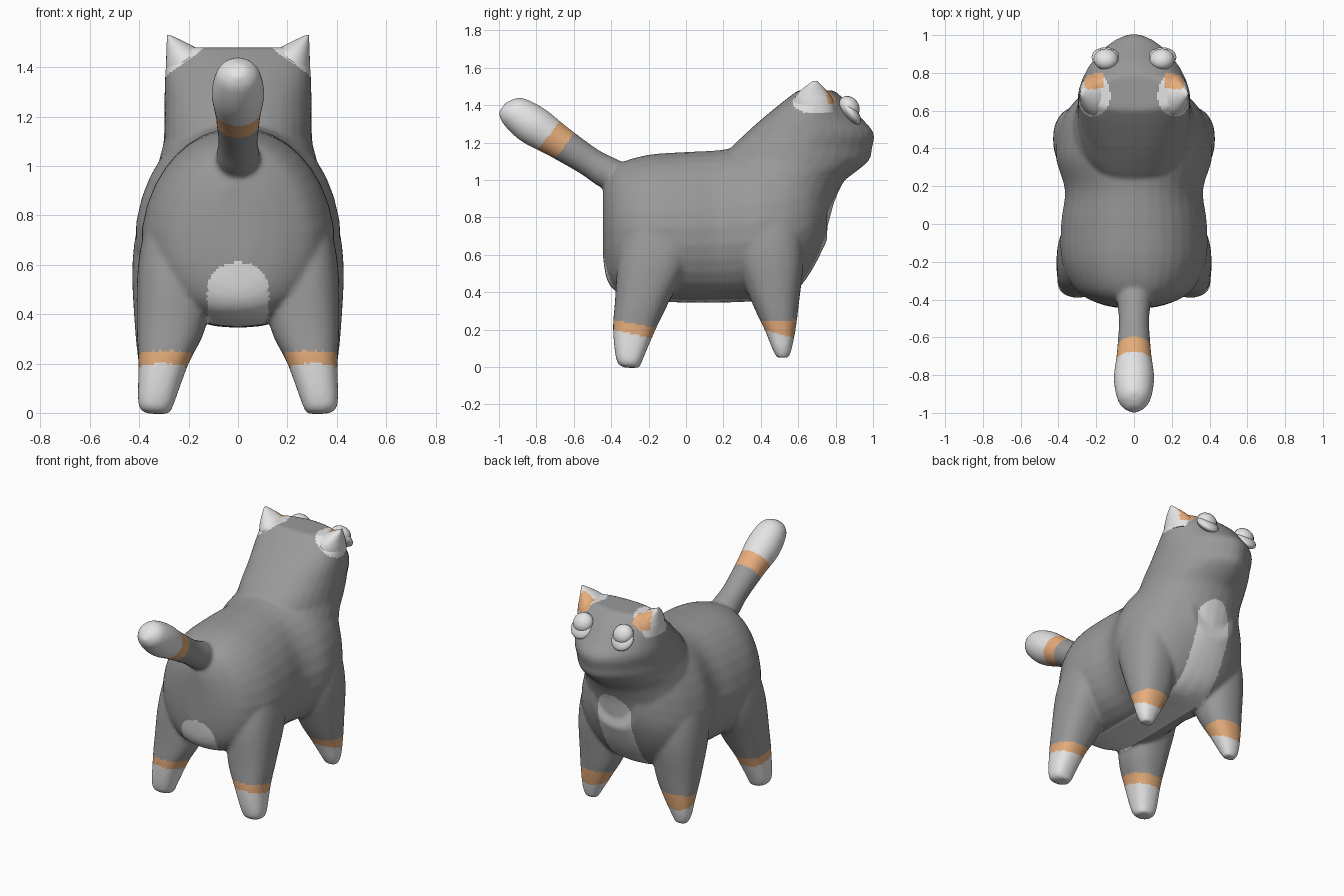
import bpy, bmesh, math
from mathutils import Vector

if "Cube" in bpy.data.objects:
    bpy.data.objects.remove(bpy.data.objects["Cube"])

def material(name, rgb):
    m = bpy.data.materials.new(name)
    m.diffuse_color = (*rgb, 1)
    m.use_nodes = True
    m.node_tree.nodes["Principled BSDF"].inputs["Base Color"].default_value = m.diffuse_color
    return m

GREY = material("grey_fur", (0.32, 0.32, 0.32))
WHITE = material("white_fur", (0.78, 0.78, 0.78))
ORANGE = material("orange_fur", (0.80, 0.42, 0.20))

def refine(rows, steps=4):
    """Smooth curve through rows of numbers."""
    out = []
    for i in range(len(rows) - 1):
        p0, p1 = rows[max(i - 1, 0)], rows[i]
        p2, p3 = rows[i + 1], rows[min(i + 2, len(rows) - 1)]
        for k in range(steps):
            t = k / steps
            out.append(tuple(b + 0.5 * t * (c - a + t * (2 * a - 5 * b + 4 * c - d
                             + t * (3 * (b - c) + d - a)))
                             for a, b, c, d in zip(p0, p1, p2, p3)))
    return out + [rows[-1]]

def loft(bm, rings, power=2.0, back=None, n=32):
    """Closed tube through rings of (centre, half axis u, half axis v)."""
    loops = []
    for c, u, v in rings:
        loop = []
        for i in range(n):
            a = 2 * math.pi * i / n
            ca, sa = math.cos(a), math.sin(a)
            e = 2 / (back if back and sa < 0 else power)
            p = Vector(c) + Vector(u) * math.copysign(abs(ca) ** e, ca) \
                + Vector(v) * math.copysign(abs(sa) ** e, sa)
            loop.append(bm.verts.new(p))
        loops.append(loop)
    for a, b in zip(loops, loops[1:]):
        for i in range(n):
            j = (i + 1) % n
            bm.faces.new((a[i], a[j], b[j], b[i]))
    bm.faces.new(loops[0][::-1])
    bm.faces.new(loops[-1])

def level_rings(rows, side=1):
    """Horizontal rings from rows of z, y0, y1, x0, x1."""
    return [((side * (x0 + x1) / 2, (y0 + y1) / 2, z), ((x1 - x0) / 2, 0, 0),
             (0, (y1 - y0) / 2, 0)) for z, y0, y1, x0, x1 in rows]

def to_object(bm, name):
    bmesh.ops.recalc_face_normals(bm, faces=bm.faces)
    mesh = bpy.data.meshes.new(name)
    bm.to_mesh(mesh)
    bm.free()
    ob = bpy.data.objects.new(name, mesh)
    bpy.context.collection.objects.link(ob)
    bpy.ops.object.select_all(action='DESELECT')
    bpy.context.view_layer.objects.active = ob
    ob.select_set(True)
    return ob

bm = bmesh.new()

# Torso: y, bottom, top, half width, narrowed towards the back
torso = [(-0.445, .60, .93, .08), (-0.42, .46, 1.01, .19), (-0.35, .39, 1.09, .31),
         (-0.2, .355, 1.135, .385), (0, .345, 1.15, .39), (0.18, .345, 1.16, .37),
         (0.35, .35, 1.19, .42), (0.5, .36, 1.21, .405), (0.6, .42, 1.2, .36),
         (0.68, .53, 1.16, .29), (0.755, .68, 1.06, .17)]
loft(bm, [((0, y, (a + b) / 2), (w, 0, 0), (0, 0, (b - a) / 2))
          for y, a, b, w in refine(torso)], 2.3)
for v in bm.verts:
    v.co.x *= 1 - 0.4 * max(0, v.co.z - 0.72)

# Chest and neck, then head: z, back, front, half width
neck = [(0.7, .15, .745, .34), (0.8, .13, .77, .345), (0.9, .12, .80, .345), (1.0, .12, .85, .325),
        (1.08, .15, .93, .305), (1.14, .22, .95, .29)]
head = [(1.0, .2, .85, .31), (1.1, .2, .975, .302), (1.17, .24, .995, .298), (1.25, .32, 1.005, .298),
        (1.33, .41, .94, .297), (1.42, .52, .86, .29), (1.48, .60, .79, .26)]
loft(bm, level_rings([(z, a, b, -w, w) for z, a, b, w in refine(neck)]), 2)
loft(bm, level_rings([(z, a, b, -w, w) for z, a, b, w in refine(head)]), 1.7, 2.2)

# Legs, mirrored
hind = [(-.004, -.32, -.25, .28, .36), (.03, -.37, -.235, .262, .403), (.2, -.39, -.163, .2, .403),
        (.35, -.38, -.09, .13, .41), (.6, -.36, .03, .1, .405), (.8, -.30, .02, .1, .36),
        (.95, -.22, -.02, .1, .27)]
fore = [(.05, .485, .55, .29, .37), (.1, .46, .566, .265, .39), (.2, .42, .586, .21, .403),
        (.35, .35, .605, .14, .418), (.6, .26, .63, .1, .428), (.8, .27, .60, .1, .395),
        (1.0, .32, .50, .1, .30)]
for s in (1, -1):
    loft(bm, level_rings(refine(hind), s), 2.4)
    loft(bm, level_rings(refine(fore), s), 2.3)

# Tail: y, z, radius
axis = Vector((0, -.8, .6))
across = Vector((0, .6, .8))
tail = [(-.34, 1.0, .085), (-.42, 1.04, .088), (-.52, 1.10, .08), (-.69, 1.21, .092),
        (-.82, 1.295, .107), (-.93, 1.372, .085), (-.982, 1.39, .032)]
loft(bm, [((0, y, z), (r, 0, 0), across * r) for y, z, r in refine(tail)])

body = to_object(bm, "cat_body")

# Fuse the parts into one soft skin
rm = body.modifiers.new("fuse", 'REMESH')
rm.mode, rm.voxel_size = 'VOXEL', 0.0105
sm = body.modifiers.new("soften", 'SMOOTH')
sm.factor, sm.iterations = 0.5, 12
for name in ("fuse", "soften"):
    bpy.ops.object.modifier_apply(modifier=name)

def fur(c):
    """Coat colour: 0 grey, 1 white, 2 orange."""
    x, y, z = abs(c.x), c.y, c.z
    # Tail band and tip
    if y < -0.48 and z > 0.9:
        s = c.dot(axis)
        return 1 if s > 1.33 else 2 if s > 1.228 else 0
    # Socks with slanting bands
    if z < 0.3 and x > 0.12:
        if y < 0:
            low, high = .2 - .24 * (y + .385), .252 - .18 * (y + .385)
        else:
            low, high = .2 - .3 * (y - .42), .245 + .05 * (y - .42)
        return 1 if z < low else 2 if z < high else 0
    # Ear surrounds and inner patches
    if z > 1.36 and x > 0.1 and y < 0.8:
        if 0.165 < x < 0.26 and y > 0.715 and z > 1.405:
            return 2
        if (Vector((x, y, z)) - Vector((.285, .68, 1.52))).length < 0.165:
            return 1
    # Bib running under the belly to the rump
    if x < 0.125 and z < 1.0:
        if y > 0.45 or y < -0.3:
            top, rise = (0.77, 0.15) if y > 0 else (0.5, 0.11)
            if z < top or (x / 0.125) ** 2 + ((z - top) / rise) ** 2 < 1:
                return 1
        elif z < 0.45:
            return 1
    return 0

for m in (GREY, WHITE, ORANGE):
    body.data.materials.append(m)
for p in body.data.polygons:
    p.material_index = fur(p.center)
bpy.ops.object.shade_smooth_by_angle(angle=math.radians(50))

# Ears: low pointed corners with an orange inner patch facing the nose
ear = [(1.36, .57, .80, .12, .292), (1.42, .575, .79, .125, .292), (1.455, .59, .772, .14, .290),
       (1.49, .625, .742, .19, .289), (1.53, .68, .70, .274, .287)]
for s, side in ((1, "right"), (-1, "left")):
    bm = bmesh.new()
    loft(bm, level_rings(refine(ear), s))
    ob = to_object(bm, side + "_ear")
    ob.data.materials.append(WHITE)
    ob.data.materials.append(ORANGE)
    for p in ob.data.polygons:
        c = p.center
        if c.y > 0.715 and 0.165 < abs(c.x) < 0.262 and c.z > 1.405:
            p.material_index = 1
    bpy.ops.object.shade_smooth_by_angle(angle=math.radians(50))

# Eyes: round ball with a flatter lobe below
def ball(name, loc, scale, tilt):
    bpy.ops.mesh.primitive_uv_sphere_add(segments=16, ring_count=10, radius=1,
                                         location=loc, rotation=(tilt, 0, 0))
    ob = bpy.context.object
    ob.name, ob.scale = name, scale
    ob.data.materials.append(WHITE)
    bpy.ops.object.shade_smooth_by_angle(angle=math.radians(50))

for s, side in ((1, "right"), (-1, "left")):
    ball(side + "_eye_upper", (s * .148, .872, 1.39), (.066, .064, .052), -0.9)
    ball(side + "_eye_lower", (s * .15, .882, 1.36), (.075, .076, .034), -0.9)
